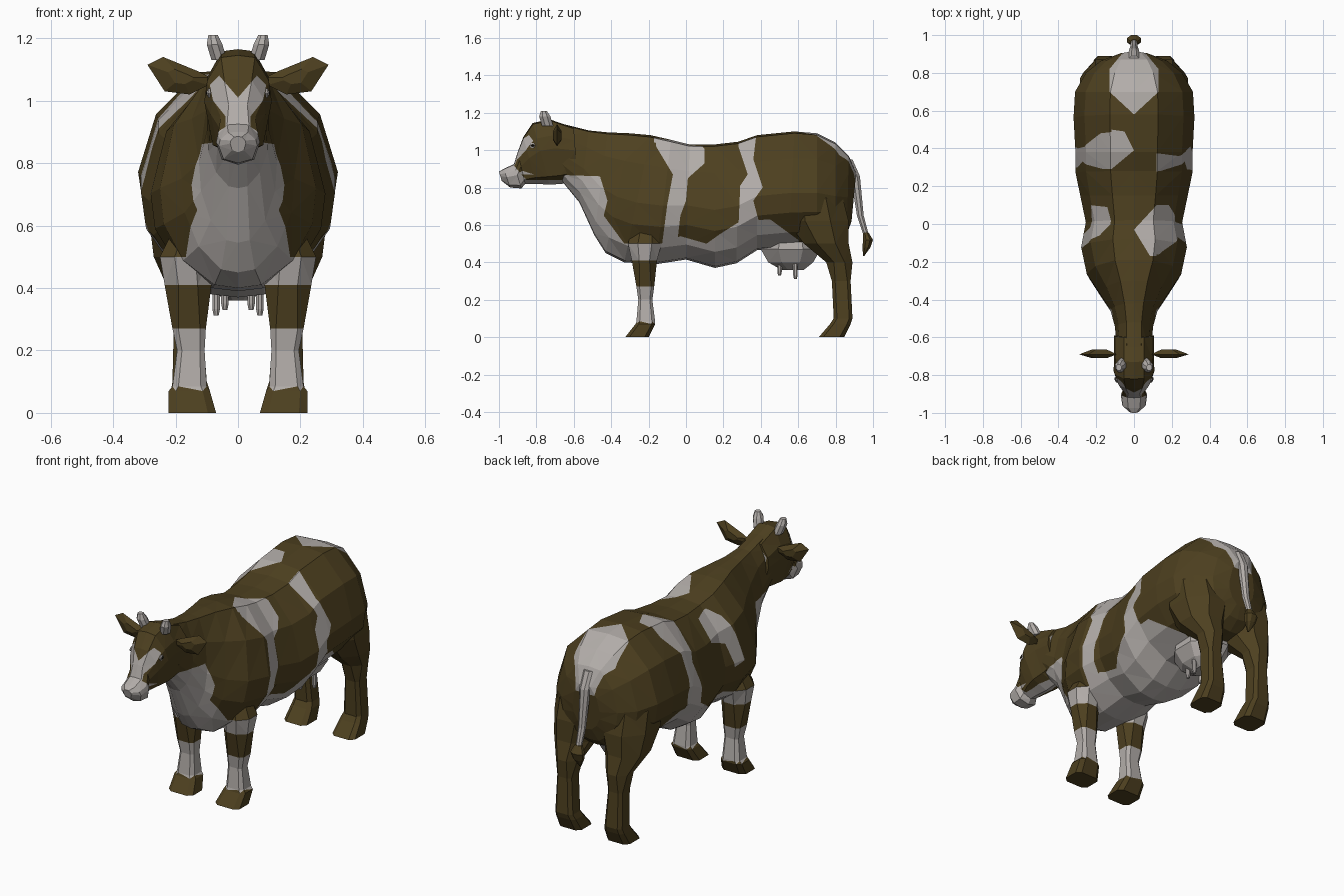
import bpy, bmesh, math
from mathutils import Vector

if "Cube" in bpy.data.objects:
    bpy.data.objects.remove(bpy.data.objects["Cube"])


def material(name, rgb):
    m = bpy.data.materials.new(name)
    m.diffuse_color = (*rgb, 1)
    m.use_nodes = True
    m.node_tree.nodes["Principled BSDF"].inputs["Base Color"].default_value = m.diffuse_color
    return m


BROWN = material("brown hide", (0.075, 0.051, 0.014))
WHITE = material("white hide", (0.45, 0.42, 0.40))
DARK = material("dark eye", (0.012, 0.010, 0.007))


def loft(name, rings, mats, paint=None):
    """Skin closed rings of points into a flat-shaded, capped solid."""
    bm = bmesh.new()
    vs = [[bm.verts.new(p) for p in r] for r in rings]
    n = len(vs[0])
    for a, b in zip(vs, vs[1:]):
        for i in range(n):
            j = (i + 1) % n
            bm.faces.new((a[i], a[j], b[j], b[i]))
    bm.faces.new(vs[0])
    bm.faces.new(vs[-1])
    bmesh.ops.recalc_face_normals(bm, faces=bm.faces[:])
    bmesh.ops.triangulate(bm, faces=bm.faces[:])
    if paint:
        paint(bm)
    me = bpy.data.meshes.new(name)
    bm.to_mesh(me)
    bm.free()
    for m in mats:
        me.materials.append(m)
    ob = bpy.data.objects.new(name, me)
    bpy.context.collection.objects.link(ob)
    return ob


def section(profile, yt, zt, yb, zb, w):
    """Symmetric cross-section between a top and a bottom point."""
    right = [Vector((w * f, yt + (yb - yt) * t, zt + (zb - zt) * t)) for f, t in profile]
    left = [Vector((-p.x, p.y, p.z)) for p in reversed(right[1:-1])]
    return right + left


def level(z, y0, y1, x0, x1, s=1, c=.41):
    """Horizontal eight-sided ring filling the given extents; c squares the corners."""
    pts = [(1, -c), (1, c), (c, 1), (-c, 1), (-1, c), (-1, -c), (-c, -1), (c, -1)]
    return [Vector((s * ((x0 + x1) / 2 + (x1 - x0) / 2 * u),
                    (y0 + y1) / 2 + (y1 - y0) / 2 * v, z)) for u, v in pts]


def inside(u, v, poly):
    hit = False
    for (a, b), (c, d) in zip(poly, poly[1:] + poly[:1]):
        if (b > v) != (d > v) and u < (c - a) * (v - b) / (d - b) + a:
            hit = not hit
    return hit


def painter(patches, planes=()):
    """Cut patch outlines into the faces, then colour the faces inside them."""
    def cut(bm, co, no):
        bmesh.ops.bisect_plane(bm, geom=bm.verts[:] + bm.edges[:] + bm.faces[:],
                               dist=1e-5, plane_co=co, plane_no=no)

    def run(bm):
        for axis, value in planes:
            co, no = Vector((0, 0, 0)), Vector((0, 0, 0))
            co[axis], no[axis] = value, 1
            cut(bm, co, no)
        for (i, j), poly, xlo, xhi, zlo in patches:
            for (a, b), (c, d) in zip(poly, poly[1:] + poly[:1]):
                co, no = Vector((0, 0, 0)), Vector((0, 0, 0))
                co[i], co[j], no[i], no[j] = a, b, d - b, a - c
                cut(bm, co, no.normalized())
        for f in bm.faces:
            c = f.calc_center_median()
            f.material_index = int(any(
                xlo < c.x < xhi and c.z > zlo and inside(c[i], c[j], poly)
                for (i, j), poly, xlo, xhi, zlo in patches))
    return run


SIDE, TOP, FRONT = (1, 2), (0, 1), (0, 2)

# Body and neck
trunk = [(0, 0), (.4, .015), (.82, .23), (1, .53), (.95, .70), (.7, .87), (.3, .985), (0, 1)]
stations = [(-.66, 1.14, -.66, .83, .095), (-.52, 1.105, -.57, .72, .10),
            (-.42, 1.095, -.49, .545, .125), (-.30, 1.09, -.43, .45, .18),
            (-.19, 1.08, -.33, .40, .25), (-.08, 1.055, -.16, .39, .28),
            (.02, 1.03, 0, .415, .255), (.15, 1.03, .155, .37, .285),
            (.28, 1.045, .27, .395, .31), (.38, 1.08, .38, .465, .31),
            (.58, 1.10, .55, .48, .32), (.70, 1.09, .70, .49, .312),
            (.80, 1.04, .80, .50, .255), (.87, .97, .86, .55, .175),
            (.91, .88, .885, .62, .085)]
belly = [(-.75, .87), (-.46, .86), (-.42, .73), (-.44, .65), (-.33, .50), (-.13, .50),
         (-.03, .54), (.11, .50), (.18, .55), (.29, .62), (.45, .63), (.60, .52),
         (.64, .30), (-.75, .30)]
stripe_front = [(-.17, 1.2), (.10, 1.2), (.10, .93), (.01, .85), (0, .73), (-.03, .65),
                (-.05, .48), (-.13, .48), (-.10, .71), (-.07, .87), (-.16, 1.02)]
stripe_back = [(.27, 1.2), (.39, 1.2), (.36, .95), (.41, .80), (.36, .73), (.40, .58),
               (.28, .58), (.29, .81), (.33, .87), (.28, 1.02)]
left_spot = [(0, 1.0), (.09, .98), (.10, .87), (-.02, .82), (-.06, .68), (-.13, .70),
             (-.10, .85), (-.06, .95)]
left_stripe = [(.29, 1.2), (.50, 1.2), (.48, 1.03), (.41, .93), (.40, .80), (.42, .72),
               (.40, .58), (.29, .58), (.30, .75), (.33, .86), (.29, 1.0)]
top_right = [(0, -.03), (.085, -.17), (.12, -.17), (.12, .10)]
top_left = [(-.12, .29), (0, .39), (-.05, .49), (-.12, .50)]
rump = [(0, .58), (.13, .70), (.13, .82), (.04, .93), (-.04, .93), (-.13, .82), (-.13, .70)]
loft("body", [section(trunk, *s) for s in stations], [BROWN, WHITE], painter([
    (SIDE, belly, -1, 1, 0),
    (SIDE, stripe_front, .12, 1, 0), (SIDE, stripe_back, .12, 1, 0),
    (SIDE, left_spot, -1, -.12, 0), (SIDE, left_stripe, -1, -.12, 0),
    (TOP, top_right, 0, .12, .9), (TOP, top_left, -.12, 0, .9),
    (TOP, rump, -1, 1, .83)], [(0, -.12), (0, .12), (0, 0), (2, .83)]))

# Head with blaze and pale muzzle
skull = [(0, 0), (.5, .02), (.92, .25), (1, .45), (.75, .87), (0, 1)]
stations = [(-1.0, .885, -.985, .835, .025), (-.975, .90, -.94, .80, .062),
            (-.92, .925, -.88, .795, .07), (-.90, .99, -.86, .82, .06),
            (-.87, 1.07, -.80, .82, .088), (-.82, 1.145, -.73, .815, .108),
            (-.73, 1.165, -.66, .82, .105), (-.60, 1.12, -.58, .85, .105)]
half = [(.04, .91), (.04, .95), (.08, 1.0), (.09, 1.05), (.06, 1.08)]
blaze = [(.07, .87)] + half + [(0, 1.01)] + [(-x, z) for x, z in reversed(half)] + [(-.07, .87)]
muzzle = [(-1.05, .75), (-1.05, .93), (-.93, .93), (-.88, .87), (-.85, .84), (-.55, .84), (-.55, .75)]
loft("head", [section(skull, *s) for s in stations], [BROWN, WHITE], painter([
    (FRONT, blaze, -1, 1, 0), (SIDE, muzzle, -1, 1, 0)]))


def leg_bands(bm):
    for f in bm.faces:
        z = f.calc_center_median().z
        f.material_index = int(.08 < z < .27 or .41 < z < .5)


def leg(name, rings, s, mats, paint=None):
    loft(name, [level(*r, s, .65 if r[0] < .35 else .41) for r in rings], mats, paint)


front_leg = [(0, -.325, -.20, .07, .222), (.07, -.27, -.165, .09, .222),
             (.085, -.265, -.165, .10, .21), (.20, -.255, -.18, .107, .195),
             (.27, -.265, -.17, .103, .21), (.41, -.29, -.155, .085, .235),
             (.50, -.31, -.13, .09, .25), (.60, -.28, -.14, .09, .20)]
back_leg = [(0, .71, .845, .08, .222), (.07, .77, .88, .09, .215), (.10, .79, .89, .10, .21),
            (.30, .78, .88, .115, .205), (.40, .75, .89, .09, .225), (.50, .63, .87, .05, .27),
            (.62, .54, .87, .01, .285), (.74, .53, .84, .01, .285), (.90, .58, .76, .02, .20)]
horn = [(1.13, -.77, -.71, .035, .085), (1.18, -.785, -.725, .05, .10), (1.21, -.775, -.745, .065, .095)]
ear = [(.09, 1.075), (.13, 1.095), (.24, 1.14), (.29, 1.115), (.235, 1.03), (.155, 1.02), (.095, 1.05)]

for s, side in ((1, "right"), (-1, "left")):
    # Legs
    leg(f"front_leg_{side}", front_leg, s, [BROWN, WHITE], leg_bands)
    leg(f"back_leg_{side}", back_leg, s, [BROWN])
    # Horns
    loft(f"horn_{side}", [level(*r, s) for r in horn], [WHITE])
    # Ears: outline with a smaller ring in front and behind
    loft(f"ear_{side}", [[Vector((s * (.18 + (x - .18) * k), y, 1.075 + (z - 1.075) * k))
                          for x, z in ear]
                         for k, y in ((.4, -.71), (1, -.69), (.4, -.665))], [BROWN])
    # Eyes: pale eyeball with a dark pupil
    for label, mat, x, r in (("eye", WHITE, .092, .018), ("pupil", DARK, .098, .010)):
        loft(f"{label}_{side}", [level(1.025 + h * r, -.82 - k * r, -.82 + k * r,
                                       x - k * r / 2, x + k * r / 2, s)
                                 for h, k in ((-.8, .4), (0, 1), (.8, .4))], [mat])
    # Teats
    for label, x, y, z in (("front", .042, .50, .33), ("back", .07, .585, .312)):
        loft(f"teat_{label}_{side}", [level(h, y - r, y + r, x - r, x + r, s)
                                      for h, r in ((z, .008), (z + .02, .012), (.42, .012))], [WHITE])

# Udder
loft("udder", [level(*r) for r in ((.36, .51, .63, -.04, .04), (.40, .44, .68, -.09, .09),
                                   (.47, .40, .72, -.13, .13), (.54, .42, .70, -.12, .12))], [WHITE])

# Tail and tuft
for name, mat, pts in (
        ("tail", WHITE, [(.86, .95, .03), (.905, .86, .025), (.932, .65, .018), (.965, .54, .014)]),
        ("tail_tuft", BROWN, [(.962, .56, .014), (.973, .52, .027), (.965, .48, .021), (.95, .435, .004)])):
    k = 1.4 if name == "tail_tuft" else 1.1
    loft(name, [level(z, y - r, y + r, -r * k, r * k) for y, z, r in pts], [mat])
